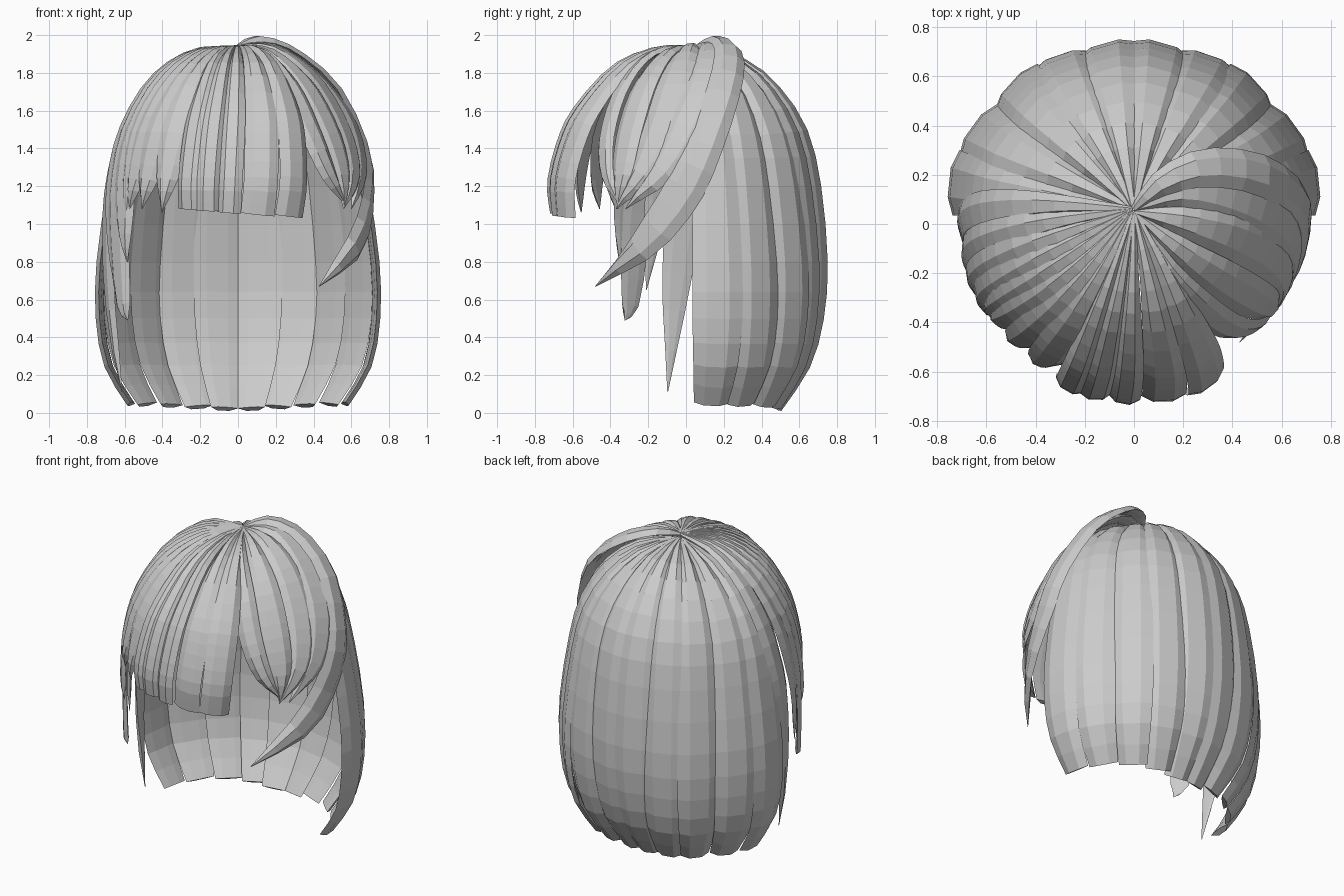
import bpy, bmesh, math
from mathutils import Vector

if "Cube" in bpy.data.objects:
    bpy.data.objects.remove(bpy.data.objects["Cube"])

SECTION = [(-1, -.2), (-.45, .8), (.45, .8), (1, -.2), (.45, -.4), (-.45, -.4)]
ROOT_Y = 0.06


def spline(vals, t):
    # Catmull-Rom sample of a list of vectors, t from 0 to 1
    n = len(vals) - 1
    i = min(int(t * n), n - 1)
    f = t * n - i
    b, c = vals[i], vals[i + 1]
    a = vals[i - 1] if i > 0 else b * 2 - c
    d = vals[i + 2] if i + 2 <= n else c * 2 - b
    return (b * 2 + (c - a) * f + (a * 2 - b * 5 + c * 4 - d) * f ** 2
            + (b * 3 - a - c * 3 + d) * f ** 3) * 0.5


def strand(name, pts, widths, thick=0.025, roll=0, steps=16):
    # Sweep a faceted lens section along a path, facing away from the head
    # (pts and widths have the same length)
    pts = [Vector(p) for p in pts]
    wid = [Vector((w, 0, 0)) for w in widths]
    bm = bmesh.new()
    rings = []
    for k in range(steps + 1):
        t = k / steps
        p = spline(pts, t)
        w = max(spline(wid, t).x, 0.004)
        tan = (spline(pts, min(t + .01, 1)) - spline(pts, max(t - .01, 0))).normalized()
        out = p - Vector((0, 0, min(p.z, 1.2)))
        side = tan.cross(out).normalized()
        nor = side.cross(tan).normalized()
        c, s = math.cos(roll), math.sin(roll)
        side, nor = side * c + nor * s, nor * c - side * s
        th = min(thick, w * .4)
        rings.append([bm.verts.new(p + side * u * w / 2 + nor * v * th) for u, v in SECTION])
    m = len(SECTION)
    for a, b in zip(rings, rings[1:]):
        for i in range(m):
            j = (i + 1) % m
            bm.faces.new((a[i], a[j], b[j], b[i]))
    bm.faces.new(rings[0])
    bm.faces.new(rings[-1])
    bmesh.ops.recalc_face_normals(bm, faces=bm.faces)
    me = bpy.data.meshes.new(name)
    bm.to_mesh(me)
    bm.free()
    ob = bpy.data.objects.new(name, me)
    bpy.context.collection.objects.link(ob)
    return ob


def cut(profile, z_end):
    # Shorten an (r, z) profile so that it stops at z_end
    res = []
    for i, (r, z) in enumerate(profile):
        if z > z_end + .04:
            res.append((r, z))
        else:
            r0, z0 = profile[i - 1]
            f = (z0 - z_end) / (z0 - z)
            res.append((r0 + (r - r0) * f, z_end))
            break
    return res


def dome(profile, a0, a1):
    # Path over the head: azimuth drifts from a0 to a1 degrees
    out = []
    for i, (r, z) in enumerate(profile):
        a = math.radians(a0 + (a1 - a0) * (i / (len(profile) - 1)) ** 1.5)
        out.append((r * math.cos(a), r * math.sin(a) + ROOT_Y * max(0, 1 - r / .6), z))
    return out


# Long blunt back hair, mirrored left and right
BACK = [(.005, 1.92), (.27, 1.86), (.46, 1.72), (.62, 1.5), (.69, 1.2), (.715, .8), (.685, .5), (.605, .25), (.43, .015)]
SIDE = [(.005, 1.91), (.27, 1.83), (.47, 1.68), (.61, 1.46), (.68, 1.2), (.74, .8), (.745, .5), (.70, .25), (.58, .05)]
for i, az in enumerate((13, 31, 49, 66, 81)):
    k = math.cos(math.radians(az)) ** .7
    prof = [(b[0] + (s[0] - b[0]) * k, b[1] + (s[1] - b[1]) * k) for b, s in zip(BACK, SIDE)]
    for sx, label in ((1, "right"), (-1, "left")):
        path = [(x * sx, y, z) for x, y, z in dome(prof, az, az)]
        widths = [max(.03, r * math.radians(20.5)) for r, z in prof]
        widths[-2] *= .95
        widths[-1] *= .88
        strand(f"back_hair_{label}_{i}", path, widths, .028, sx * math.radians((-7, 5)[i % 2]))

# Blunt fringe over the forehead
FRONT = [(.005, 1.94), (.2, 1.92), (.4, 1.82), (.58, 1.6), (.66, 1.43), (.71, 1.22), (.695, 1.05)]
for i, (a0, a1, z, w) in enumerate([(-76, -81.5, 1.05, .18), (-60, -67, 1.04, .18), (-91, -94, 1.06, .13),
                                    (-101, -103, 1.07, .13), (-111, -112, 1.08, .13)]):
    prof = FRONT[:-1] + [(.695, z)]
    strand(f"fringe_{i}", dome(prof, a0, a1), [max(.02, w * min(1, r / .62)) for r, _ in prof],
           .026, math.radians(12 if i % 2 else -8))

# Pointed locks down the left side
LEFT = [(.005, 1.94), (.25, 1.9), (.45, 1.76), (.6, 1.51), (.67, 1.25), (.69, 1.0), (.68, .6), (.62, .1)]
for i, (a0, a1, z) in enumerate([(-119, -126, 1.06), (-128, -138, 1.08), (-137, -147, 1.08), (-147, -149, 1.0),
                                 (-157, -149, .8), (-167, -151, .49), (-178, -162, .65), (-190, -171, .11)]):
    prof = cut(LEFT, z)
    widths = [max(.02, .18 * min(1, r / .6)) for r, _ in prof]
    widths[-2] *= .7
    widths[-1] = 0
    if z < .2:
        widths[-3] *= 1.1
        widths[-2] *= 1.1
    strand(f"left_lock_{i}", dome(prof, a0, a1), widths, .024, math.radians(12))

# Large swept lock on the right
strand("right_swept_lock",
       [(0, .06, 1.94), (.12, .17, 1.97), (.3, .23, 1.90), (.52, .2, 1.71), (.67, .09, 1.4),
        (.69, -.03, 1.15), (.63, -.22, .9), (.43, -.48, .67)],
       [.03, .11, .16, .18, .2, .21, .17, 0], .03, math.radians(-6))

# Smaller pointed locks below it
RIGHT = [
    [(0, .06, 1.94), (.2, .13, 1.93), (.42, .1, 1.78), (.59, .01, 1.55), (.65, -.12, 1.3), (.6, -.32, 1.08)],
    [(0, .05, 1.94), (.2, .01, 1.92), (.4, -.05, 1.77), (.55, -.13, 1.52), (.61, -.23, 1.28), (.56, -.37, 1.08)],
    [(.01, .04, 1.94), (.18, -.1, 1.9), (.35, -.22, 1.74), (.48, -.3, 1.5), (.55, -.34, 1.27), (.56, -.36, 1.08)],
    [(.01, .03, 1.94), (.15, -.19, 1.89), (.28, -.34, 1.72), (.39, -.42, 1.48), (.48, -.42, 1.27), (.57, -.35, 1.1)],
]
for i, path in enumerate(RIGHT):
    w = (.21, .2, .17, .13)[i]
    strand(f"right_lock_{i}", path, [.02, w * .6, w, w * 1.05, w * .8, 0], .025, math.radians(-10))
